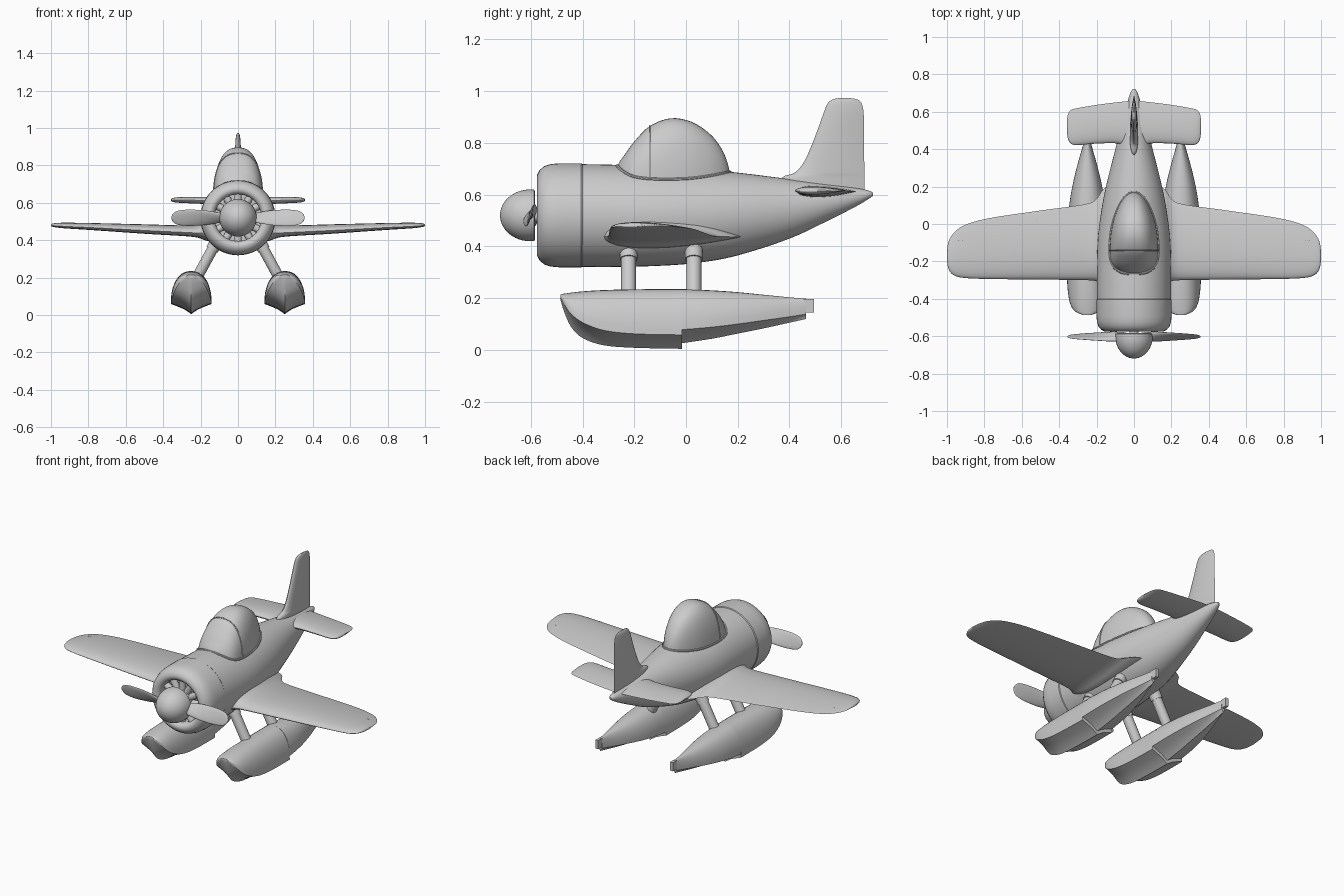
import bpy, bmesh, math
from mathutils import Vector, Matrix

if "Cube" in bpy.data.objects:
    bpy.data.objects.remove(bpy.data.objects["Cube"])


def new_object(name, bm):
    bmesh.ops.recalc_face_normals(bm, faces=bm.faces)
    me = bpy.data.meshes.new(name)
    bm.to_mesh(me)
    bm.free()
    ob = bpy.data.objects.new(name, me)
    bpy.context.collection.objects.link(ob)
    return ob


def dense(rows, n=4):
    """Catmull-Rom interpolation between rows of section parameters."""
    out = []
    for i in range(len(rows) - 1):
        quad = zip(rows[max(i - 1, 0)], rows[i], rows[i + 1], rows[min(i + 2, len(rows) - 1)])
        quad = list(quad)
        for k in range(n):
            t = k / n
            out.append([b + 0.5 * t * (c - a + t * (2*a - 5*b + 4*c - d + t * (3*(b - c) + d - a)))
                        for a, b, c, d in quad])
    return out + [rows[-1]]


def loft(name, rings):
    bm = bmesh.new()
    vs = [[bm.verts.new(p) for p in ring] for ring in rings]
    n = len(vs[0])
    for a, b in zip(vs, vs[1:]):
        for i in range(n):
            bm.faces.new((a[i], a[(i + 1) % n], b[(i + 1) % n], b[i]))
    bm.faces.new(vs[0])
    bm.faces.new(vs[-1])
    return new_object(name, bm)


def lathe(name, profile, z=0.52, seg=48):
    """Revolve (radius, y) points about the thrust line."""
    rings = [[(r * math.cos(2*math.pi*i/seg), y, z + r * math.sin(2*math.pi*i/seg))
              for i in range(seg)] for r, y in profile]
    return loft(name, rings)


def rod(name, a, b, r, seg=24):
    a, b = Vector(a), Vector(b)
    bm = bmesh.new()
    m = Matrix.Translation((a + b) / 2) @ (b - a).to_track_quat('Z', 'Y').to_matrix().to_4x4()
    bmesh.ops.create_cone(bm, cap_ends=True, segments=seg, radius1=r, radius2=r,
                          depth=(b - a).length, matrix=m)
    return new_object(name, bm)


def tube(name, pts, r, cyclic=False):
    cu = bpy.data.curves.new(name, 'CURVE')
    cu.dimensions = '3D'
    cu.bevel_depth, cu.bevel_resolution = r, 2
    sp = cu.splines.new('POLY')
    sp.points.add(len(pts) - 1)
    for q, p in zip(sp.points, pts):
        q.co = (*p, 1)
    sp.use_cyclic_u = cyclic
    ob = bpy.data.objects.new(name, cu)
    bpy.context.collection.objects.link(ob)


def mirror(ob):
    md = ob.modifiers.new("mirror", 'MIRROR')
    md.use_mirror_merge = False


def foil(le, te, t, up=0.5, n=14):
    """Closed airfoil outline as (chord position, offset)."""
    pts = []
    for i in range(2 * n):
        a = math.pi * i / n
        c = 0.5 + 0.5 * math.cos(a)              # 1 = trailing edge
        h = t * (2.6 * math.sqrt(max(c, 0)) * (1 - c) + 0.06 * abs(math.sin(a)))
        pts.append((le + (te - le) * c, h * up if i < n else -h * (1 - up)))
    return pts


# Fuselage: y, bottom, top, half width
body = dense([(-.45, .322, .718, .197), (-.3, .32, .716, .198), (-.1, .325, .708, .195),
              (.05, .337, .698, .178), (.2, .365, .685, .15), (.4, .43, .66, .1),
              (.55, .5, .641, .063), (.66, .556, .625, .033), (.705, .583, .616, .018),
              (.722, .595, .608, .006)])
SEG = 48
loft("fuselage", [[(w * math.cos(2*math.pi*i/SEG), y, (b + t)/2 + (t - b)/2 * math.sin(2*math.pi*i/SEG))
                   for i in range(SEG)] for y, b, t, w in body])

# Engine cowl, engine and spinner
lathe("cowl", [(.125, -.45), (.125, -.545), (.13, -.562), (.142, -.573), (.157, -.575), (.175, -.566),
               (.19, -.548), (.198, -.523), (.201, -.49), (.201, -.405), (.196, -.398), (.19, -.398)])
lathe("engine_plate", [(.128, -.46), (.128, -.5), (.05, -.5)])
lathe("engine_hub", [(.07, -.49), (.07, -.545), (.06, -.555), (.02, -.555)])
for i in range(12):
    a = 2 * math.pi * i / 12
    c, s = math.cos(a), math.sin(a)
    rod("engine_cylinder", (.06*c, -.53, .52 + .06*s), (.127*c, -.53, .52 + .127*s), .02, 12)
lathe("propeller_shaft", [(.025, -.53), (.025, -.595)])
lathe("spinner", [(.092, -.583), (.099, -.587)] +
      [(.1 * math.cos(a * math.pi / 24), -.602 - .117 * math.sin(a * math.pi / 24)) for a in range(12)]
      + [(.002, -.719)])

# Propeller blades: span, half chord, half thickness, twist
blade = dense([(.04, .025, .016, .9), (.1, .036, .013, .75), (.18, .045, .009, .5), (.27, .046, .007, .35),
               (.325, .038, .005, .3), (.348, .022, .004, .3), (.356, .006, .002, .3)])
for side in (1, -1):
    rings = []
    for x, w, t, tw in blade:
        ring = []
        for i in range(20):
            u, v = w * math.cos(math.pi*i/10), t * math.sin(math.pi*i/10)
            ring.append((side * x, -.602 + u * math.sin(tw) + v * math.cos(tw),
                         .52 + side * (u * math.cos(tw) - v * math.sin(tw))))
        rings.append(ring)
    loft("propeller_blade", rings)

# Wings with root fillet: x, leading edge, trailing edge, z, thickness
wing = dense([(.08, -.34, .23, .437, .13), (.16, -.325, .19, .437, .115), (.205, -.305, .13, .438, .075),
              (.27, -.3, .104, .441, .056), (.5, -.297, .072, .452, .048), (.78, -.294, .03, .467, .036),
              (.91, -.288, -.008, .473, .03), (.965, -.273, -.05, .476, .024),
              (.992, -.24, -.095, .478, .016), (1.0, -.19, -.15, .478, .006)])
wing_ob = loft("wing", [[(x, y, z + h) for y, h in foil(le, te, t, .65)] for x, le, te, z, t in wing])
mirror(wing_ob)

# Aileron gap lines, laid on the upper wing skin
for s in (1, -1):
    tube("aileron_seam", [(s*.52, .02, .4635), (s*.52, -.04, .4705), (s*.74, -.066, .479),
                          (s*.94, -.09, .4855)], .0015)

# Tailplane: x, leading edge, trailing edge, z, thickness
tail = dense([(.0, .40, .66, .612, .046), (.08, .43, .652, .612, .04), (.2, .43, .637, .613, .035),
              (.3, .422, .62, .615, .03), (.335, .428, .61, .615, .025), (.352, .45, .59, .615, .016),
              (.358, .49, .56, .615, .006)])
mirror(loft("tailplane", [[(x, y, z + h) for y, h in foil(le, te, t)] for x, le, te, z, t in tail]))

# Tail fin: z, leading edge, trailing edge, thickness
fin = dense([(.6, .34, .69, .045), (.665, .37, .69, .042), (.685, .42, .69, .04), (.73, .458, .689, .036),
             (.82, .497, .688, .032), (.91, .53, .687, .028), (.95, .546, .68, .022),
             (.967, .565, .665, .014), (.973, .59, .635, .006)])
loft("tail_fin", [[(h, y, z) for y, h in foil(le, te, t)] for z, le, te, t in fin])

# Canopy: y, top, half width
bubble = dense([(-.266, .705, .035), (-.258, .725, .07), (-.235, .758, .104), (-.2, .805, .124),
                (-.14, .865, .131), (-.06, .895, .126), (.02, .882, .111), (.09, .837, .085),
                (.135, .782, .058), (.16, .725, .033), (.17, .68, .012)])


def arch(y, top, w, base=.62, n=28):
    pts = []
    for i in range(n + 1):
        a = math.pi * i / n
        c, s = math.cos(a), max(math.sin(a), 0)
        pts.append((w * math.copysign(abs(c) ** .8, c), y, base + (top - base) * s ** .8))
    return pts


loft("canopy", [arch(*row) for row in bubble])
tube("windscreen_frame", arch(-.14, .865, .131), .0035)


def deck_z(y, x):
    for p, q in zip(body, body[1:]):
        if p[0] <= y <= q[0]:
            k = (y - p[0]) / (q[0] - p[0])
            b, t, w = (p[j] + k * (q[j] - p[j]) for j in (1, 2, 3))
            return (b + t)/2 + (t - b)/2 * math.sqrt(max(0, 1 - (x / w) ** 2))


rim = [(w + .001, y, deck_z(y, w)) for y, t, w in bubble]
tube("canopy_rim", rim + [(-x, y, z) for x, y, z in reversed(rim)], .006, True)


# Floats: y, keel, chine, deck, half width
def hull(name, rows):
    rings = []
    for y, k, c, d, w in rows:
        half = [(w * u, c + (k - c) * v) for u, v in ((.12, .82), (.35, .52), (.6, .3), (.82, .13))]
        half.append((w, c))
        half += [(w * math.cos(a * math.pi / 20) ** .85, c + .008 * (w / .1) + (d - c - .008 * (w / .1))
                  * math.sin(a * math.pi / 20)) for a in range(1, 10)]
        ring = [(0, k)] + half + [(0, d)] + [(-x, z) for x, z in reversed(half)]
        rings.append([(.25 + x, y, z) for x, z in ring])
    mirror(loft(name, rings))


hull("float_front", dense([(-.486, .196, .207, .214, .022), (-.472, .15, .178, .217, .058),
                           (-.445, .09, .14, .221, .083), (-.4, .046, .106, .226, .098),
                           (-.32, .018, .076, .231, .107), (-.2, .008, .062, .234, .109),
                           (-.015, .004, .058, .235, .107)]))
hull("float_rear", dense([(-.015, .026, .078, .235, .105), (.1, .043, .088, .23, .096),
                          (.2, .063, .1, .223, .08), (.3, .083, .114, .213, .057),
                          (.4, .105, .128, .203, .029), (.463, .119, .138, .198, .012)]))
bm = bmesh.new()
bmesh.ops.create_cube(bm, size=1, matrix=Matrix.Translation((.25, .475, .17)) @
                      Matrix.Diagonal((.018, .04, .052, 1)))
mirror(new_object("float_rudder", bm))

# Float struts with collars
for y in (-.222, .03):
    mirror(rod("float_strut", (.105, y, .41), (.225, y, .19), .029))
    mirror(rod("strut_collar", (.108, y, .405), (.138, y, .35), .034))

# Apply modifiers and shade
bpy.ops.object.select_all(action='SELECT')
bpy.context.view_layer.objects.active = wing_ob
bpy.ops.object.convert(target='MESH')
bpy.ops.object.shade_smooth_by_angle(angle=math.radians(35))
